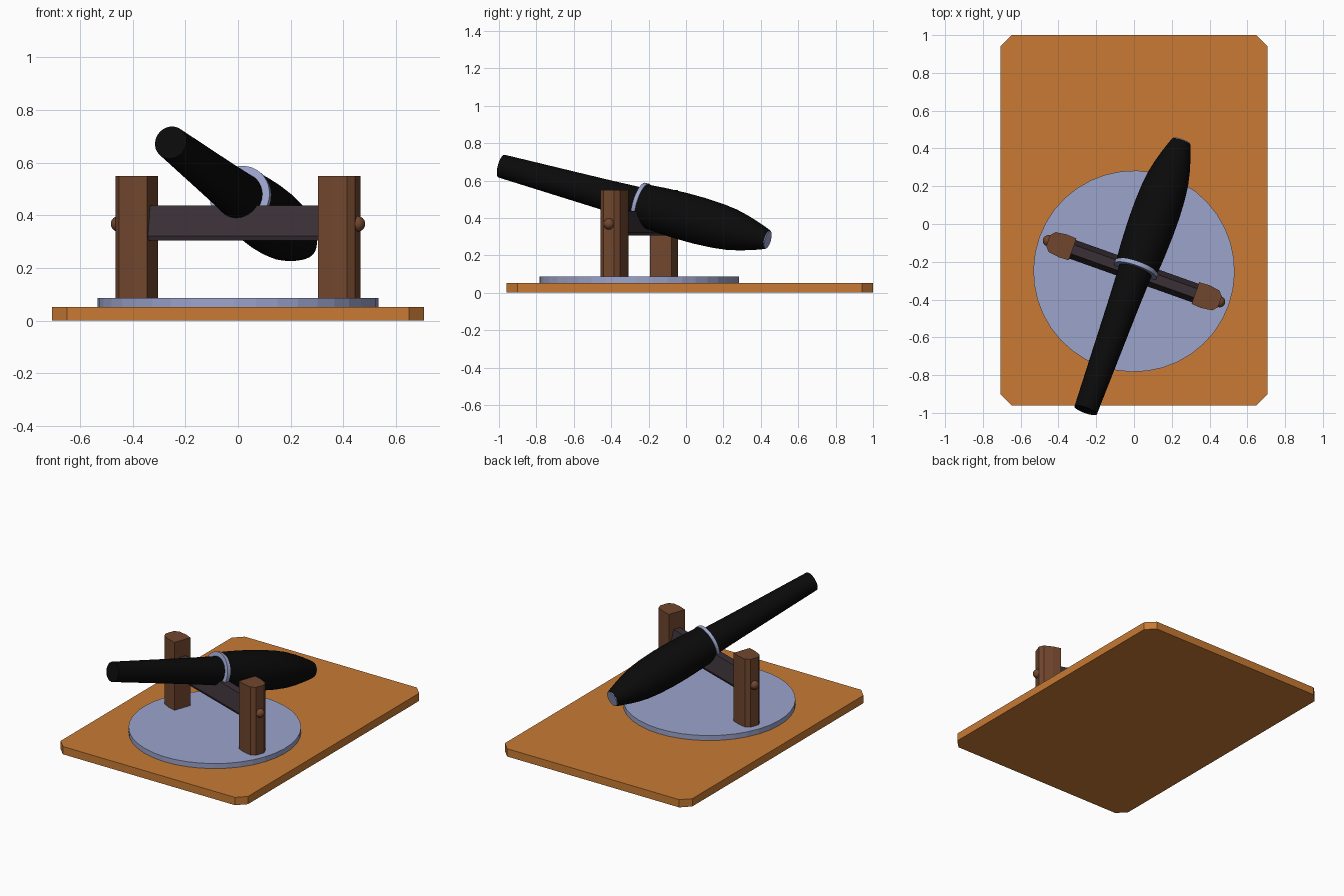
import bpy, bmesh, math
from mathutils import Matrix, Vector

if "Cube" in bpy.data.objects:
    bpy.data.objects.remove(bpy.data.objects["Cube"])


def material(name, rgb):
    m = bpy.data.materials.new(name)
    m.diffuse_color = (*rgb, 1)
    m.use_nodes = True
    m.node_tree.nodes["Principled BSDF"].inputs["Base Color"].default_value = m.diffuse_color
    return m


ORANGE = material("orange wood", (0.58, 0.195, 0.034))
BLUE = material("pale blue metal", (0.33, 0.37, 0.60))
BROWN = material("brown wood", (0.165, 0.062, 0.027))
PURPLE = material("dark purple iron", (0.043, 0.030, 0.039))
BLACK = material("black iron", (0.003, 0.003, 0.003))

# Everything above the base turns with the disc
TURN = Matrix.Translation((0, -0.25, 0)) @ Matrix.Rotation(math.radians(-19.6), 4, 'Z')
# Barrel axis: local z runs towards the breech, muzzle raised 14.6 degrees
AIM = TURN @ Matrix.Translation((0.006, 0, 0.474)) @ Matrix.Rotation(math.radians(-104.6), 4, 'X')


def finish(name, bm, mat, matrix, smooth=False):
    bmesh.ops.recalc_face_normals(bm, faces=bm.faces)
    mesh = bpy.data.meshes.new(name)
    bm.to_mesh(mesh)
    bm.free()
    mesh.materials.append(mat)
    ob = bpy.data.objects.new(name, mesh)
    bpy.context.collection.objects.link(ob)
    ob.matrix_world = matrix
    if smooth:
        bpy.ops.object.select_all(action='DESELECT')
        ob.select_set(True)
        bpy.context.view_layer.objects.active = ob
        bpy.ops.object.shade_smooth_by_angle(angle=math.radians(30))
    return ob


def prism(name, points, direction, mat, matrix=Matrix()):
    """Extrude a closed outline of 3D points."""
    bm = bmesh.new()
    face = bm.faces.new([bm.verts.new(p) for p in points])
    new = bmesh.ops.extrude_face_region(bm, geom=[face])["geom"]
    bmesh.ops.translate(bm, vec=Vector(direction),
                        verts=[v for v in new if isinstance(v, bmesh.types.BMVert)])
    return finish(name, bm, mat, matrix)


def lathe(name, profile, mat, matrix, n=48):
    """Revolve (z, radius) points about z and close both ends."""
    bm = bmesh.new()
    rings = [[bm.verts.new((r * math.cos(2 * math.pi * i / n), r * math.sin(2 * math.pi * i / n), z))
              for i in range(n)] for z, r in profile]
    for a, b in zip(rings, rings[1:]):
        for i in range(n):
            j = (i + 1) % n
            bm.faces.new((a[i], a[j], b[j], b[i]))
    bm.faces.new(rings[0])
    bm.faces.new(rings[-1])
    return finish(name, bm, mat, matrix, True)


# Base board with clipped corners
X, Y0, Y1, C = 0.707, -0.96, 1.0, 0.058
prism("base_board", [(x, y, 0) for x, y in (
    (-X + C, Y0), (X - C, Y0), (X, Y0 + C), (X, Y1 - C),
    (X - C, Y1), (-X + C, Y1), (-X, Y1 - C), (-X, Y0 + C))], (0, 0, 0.053), ORANGE)

# Turntable disc
prism("turntable", [(0.533 * math.cos(math.tau * i / 40), 0.533 * math.sin(math.tau * i / 40), 0.053)
                    for i in range(40)], (0, 0, 0.034), BLUE, TURN)

# Posts and trunnion knobs, mirrored
half = [(0.345, 0.061), (0.40, 0.064), (0.46, 0.056), (0.483, 0.03)]
outline = half + [(x, -y) for x, y in reversed(half)]
for side, s in (("left", -1), ("right", 1)):
    prism(side + "_post", [(s * x, y, 0.087) for x, y in outline], (0, 0, 0.463), BROWN, TURN)
    bm = bmesh.new()
    bmesh.ops.create_uvsphere(bm, u_segments=20, v_segments=12, radius=0.03)
    finish(side + "_knob", bm, BROWN, TURN @ Matrix.Translation((s * 0.481, 0, 0.368)), True)

# Crossbar, tapering upward
bar = [(0.025, 0.438), (0.052, 0.322), (0.045, 0.305)]
prism("crossbar", [(-0.36, y, z) for y, z in bar] + [(-0.36, -y, z) for y, z in reversed(bar)],
      (0.72, 0, 0), PURPLE, TURN)

# Barrel: slim muzzle section, swollen breech, band between, end cap
lathe("barrel_front", [(-0.805, 0.063), (-0.2, 0.082), (0.02, 0.091)], BLACK, AIM)
lathe("barrel_breech", [(0.02, 0.114), (0.12, 0.121), (0.25, 0.126), (0.36, 0.126), (0.46, 0.121),
                        (0.54, 0.112), (0.61, 0.097), (0.67, 0.08), (0.72, 0.064),
                        (0.752, 0.052)], BLACK, AIM)
lathe("barrel_band", [(0.004, 0.119), (0.026, 0.119)], BLUE, AIM)
lathe("breech_cap", [(0.75, 0.049), (0.757, 0.049)], BLUE, AIM)
